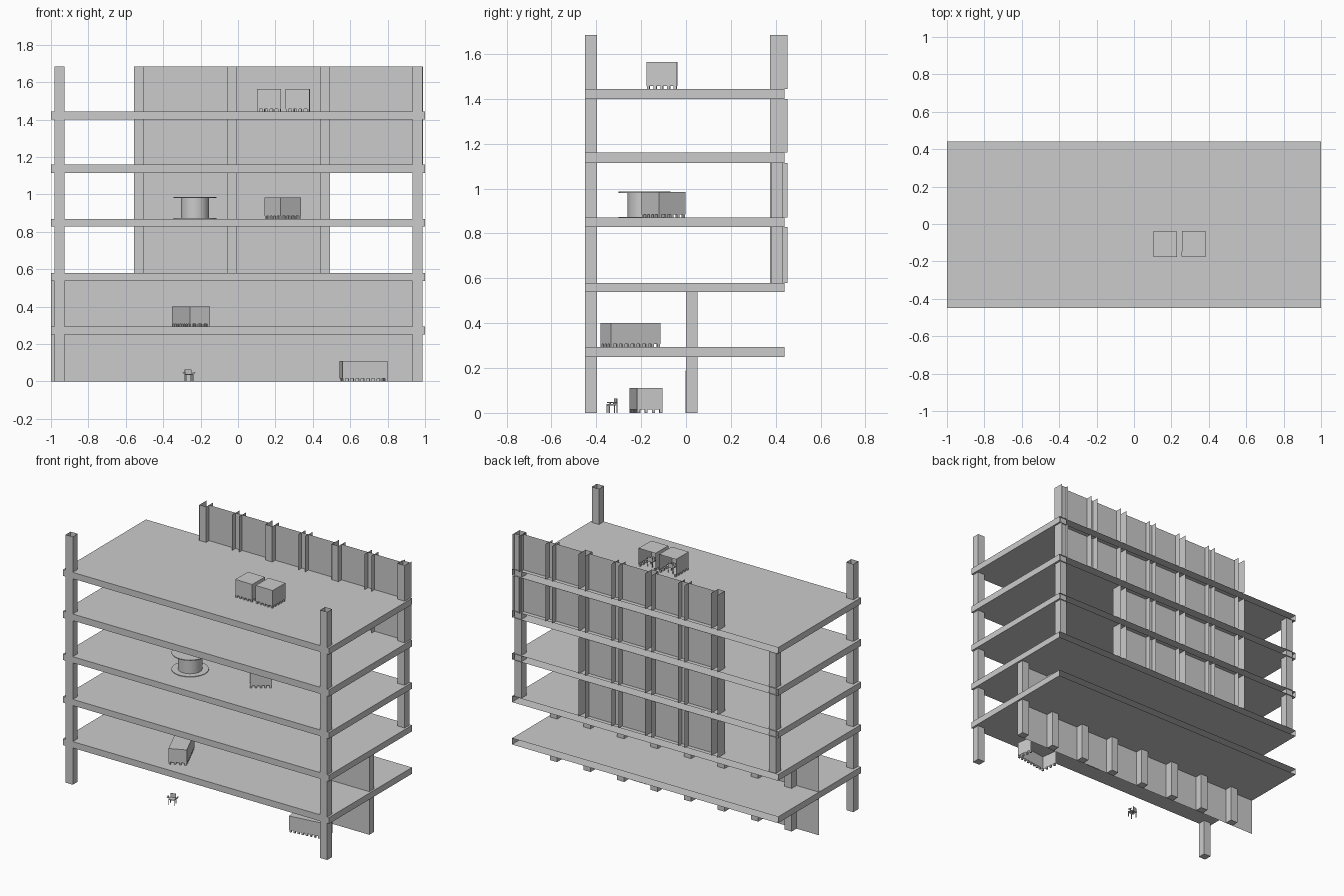
import bpy, bmesh, math
from mathutils import Matrix, Vector

if "Cube" in bpy.data.objects:
    bpy.data.objects.remove(bpy.data.objects["Cube"])


def finish(name, bm, loc=(0, 0, 0), rot=0):
    me = bpy.data.meshes.new(name)
    bm.to_mesh(me)
    bm.free()
    ob = bpy.data.objects.new(name, me)
    ob.location = loc
    ob.rotation_euler.z = rot
    bpy.context.collection.objects.link(ob)
    return ob


def box(bm, x0, x1, y0, y1, z0, z1, skip=()):
    """Add a box; skip lists outward normals of faces left open."""
    m = (Matrix.Translation(((x0 + x1) / 2, (y0 + y1) / 2, (z0 + z1) / 2))
         @ Matrix.Diagonal((x1 - x0, y1 - y0, z1 - z0, 1)))
    vs = bmesh.ops.create_cube(bm, size=1, matrix=m)['verts']
    faces = {f for v in vs for f in v.link_faces}
    for f in faces:
        f.normal_update()
    gone = [f for f in faces if any(f.normal.dot(Vector(s)) > .9 for s in skip)]
    if gone:
        bmesh.ops.delete(bm, geom=gone, context='FACES_ONLY')


def sheet(bm, a, b, z0, z1):
    """Vertical zero-thickness panel from plan point a to b."""
    bm.faces.new([bm.verts.new(p) for p in
                  ((*a, z0), (*b, z0), (*b, z1), (*a, z1))])


UP, DOWN, BACK = (0, 0, 1), (0, 0, -1), (0, 1, 0)
TOP = 1.685
SLABS = [(.25, .293), (.538, .58), (.828, .87), (1.115, 1.16), (1.40, 1.443)]

# floor slabs, hollow and open along the back edge
for i, (z0, z1) in enumerate(SLABS):
    bm = bmesh.new()
    box(bm, -1, 1, -.45, .44, z0, z1, [BACK])
    finish(f"floor_slab_{i + 1}", bm)

# corner columns, open on top
for name, x, y, z0, z1 in (("front_left_column", -.98, -.45, 0, TOP),
                           ("front_right_column", .933, -.45, 0, TOP),
                           ("back_left_column", -.98, .38, .58, 1.40),
                           ("back_right_column", .933, .38, .58, TOP)):
    bm = bmesh.new()
    box(bm, x, x + .053, y, y + .053, z0, z1, [UP])
    finish(name, bm)

# rear facade: panels between channel-shaped mullions
GRID = [-.53 + .249 * i for i in range(7)]
for f, (z0, z1, n) in enumerate(((.58, .828, 5), (.87, 1.115, 5),
                                 (1.16, 1.40, 7), (1.443, TOP, 7))):
    xs = GRID[:n]
    bm = bmesh.new()
    for a, b in zip(xs, xs[1:]):
        sheet(bm, (a + .025, .41), (b - .025, .41), z0, z1)
    finish(f"rear_panels_{f + 1}", bm)
    bm = bmesh.new()
    for i, x in enumerate(xs):
        for s in (-.025, .025):
            sheet(bm, (x + s, .375), (x + s, .452), z0, z1)
        y = .41 if i % 2 else .378
        sheet(bm, (x - .025, y), (x + .025, y), z0, z1)
    finish(f"rear_mullions_{f + 1}", bm)

# recessed wall with pilasters on the two lowest floors
for f, (z0, z1) in enumerate(((0, .25), (.293, .538))):
    bm = bmesh.new()
    sheet(bm, (-1, 0), (.985, 0), z0, z1)
    finish(f"recessed_wall_{f + 1}", bm)
    bm = bmesh.new()
    for i in range(8):
        x = .96 - .252 * i
        box(bm, x - .027, x + .027, 0, .052, z0, z1, [UP])
    finish(f"wall_pilasters_{f + 1}", bm)
bm = bmesh.new()
box(bm, .29, .40, -.003, .003, 0, .19)
finish("door", bm)


def chair(name, x, y, z, rot=0):
    bm = bmesh.new()
    box(bm, -.02, .02, -.02, .02, .034, .039)
    for sx in (-1, 1):
        for sy in (-1, 1):
            box(bm, sx * .018 - .002, sx * .018 + .002,
                sy * .018 - .002, sy * .018 + .002, 0, .034)
        box(bm, sx * .03 - .003, sx * .03 + .003, -.012, .015, .045, .049)
        box(bm, sx * .025 - .006, sx * .025 + .006, -.002, .002, .039, .047)
    box(bm, -.018, .018, .016, .02, .039, .065)
    finish(name, bm, (x, y, z), rot)


def desk(name, x, y, z, w, d, h, rot, open_side=None):
    """Boxed desk standing on a row of small feet."""
    bm = bmesh.new()
    box(bm, -w / 2, w / 2, -d / 2, d / 2, .015, h,
        [DOWN] + ([open_side] if open_side else []))
    nx, ny = round(w / .028), round(d / .028)
    spots = [(-w / 2 + .008 + (w - .016) * i / (nx - 1), -d / 2 + .007)
             for i in range(nx)]
    spots += [(s * (w / 2 - .007), -d / 2 + .008 + (d - .016) * i / (ny - 1))
              for s in (-1, 1) for i in range(1, ny)]
    for px, py in spots:
        box(bm, px - .006, px + .006, py - .006, py + .006, 0, .015)
    finish(name, bm, (x, y, z), math.radians(rot))


# furniture
chair("ground_chair", -.262, -.33, 0, .3)
desk("ground_desk", .672, -.178, 0, .243, .116, .11, 8, BACK)
desk("first_floor_desk", -.252, -.248, .293, .115, .242, .107, 24)
desk("third_floor_desk", .24, -.10, .87, .135, .146, .115, 36, BACK)
for i, x in enumerate((.166, .32)):
    desk(f"roof_desk_{i + 1}", x, -.107, 1.443, .128, .135, .122, -1, BACK)
    chair(f"roof_chair_{i + 1}", x, -.09, 1.443)

# round counter with thin discs
for name, r, z0, z1 in (("round_counter_base", .115, .87, .874),
                        ("round_counter_drum", .075, .874, .981),
                        ("round_counter_top", .115, .981, .986)):
    bm = bmesh.new()
    bmesh.ops.create_cone(bm, cap_ends=True, segments=40, radius1=r, radius2=r,
                          depth=z1 - z0)
    ob = finish(name, bm, (-.23, -.185, (z0 + z1) / 2))
    bpy.context.view_layer.objects.active = ob
    ob.select_set(True)
    bpy.ops.object.shade_smooth_by_angle()
    ob.select_set(False)
